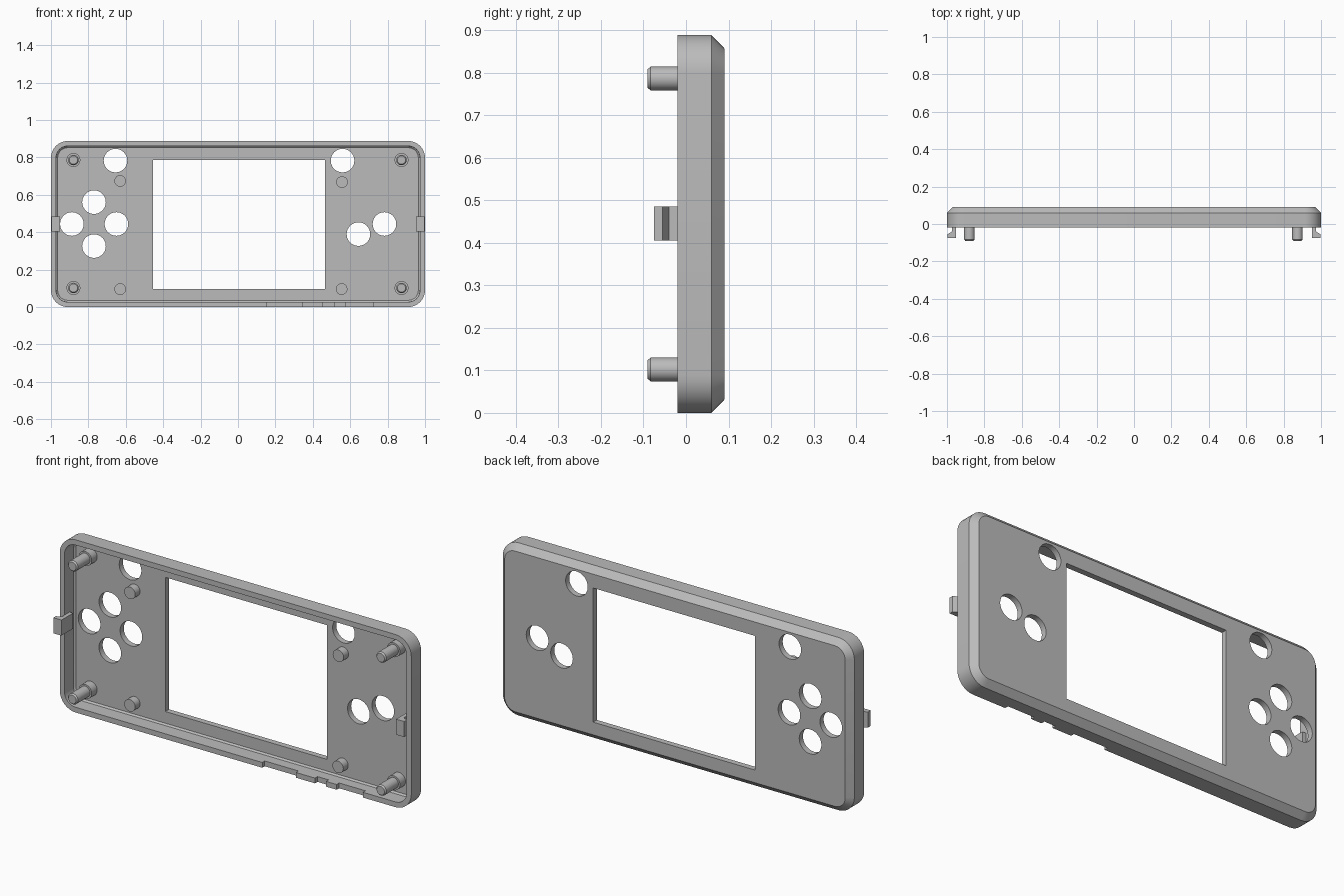
import bpy, bmesh, math
from mathutils import Vector

if "Cube" in bpy.data.objects:
    bpy.data.objects.remove(bpy.data.objects["Cube"], do_unlink=True)

H = 0.888      # overall height
MID = H / 2

grey = bpy.data.materials.new("plain grey plastic")
grey.use_nodes = True
COLOUR = (0.5, 0.5, 0.5, 1)
grey.diffuse_color = COLOUR
grey.node_tree.nodes["Principled BSDF"].inputs["Base Color"].default_value = COLOUR


def loft(name, rings):
    """Skin a list of equal-length point rings and cap both ends."""
    bm = bmesh.new()
    loops = [[bm.verts.new(p) for p in ring] for ring in rings]
    n = len(loops[0])
    for a, b in zip(loops, loops[1:]):
        for i in range(n):
            j = (i + 1) % n
            bm.faces.new((a[i], a[j], b[j], b[i]))
    bm.faces.new(loops[0])
    bm.faces.new(loops[-1])
    bmesh.ops.recalc_face_normals(bm, faces=bm.faces)
    mesh = bpy.data.meshes.new(name)
    bm.to_mesh(mesh)
    bm.free()
    mesh.materials.append(grey)
    ob = bpy.data.objects.new(name, mesh)
    bpy.context.collection.objects.link(ob)
    return ob


def rounded_ring(inset, y, radius=0.09, steps=8):
    """Rounded rectangle in the xz plane, shrunk by inset."""
    r = radius - inset
    cx, cz = 1 - radius, MID - radius
    pts = []
    for k, (sx, sz) in enumerate([(1, 1), (-1, 1), (-1, -1), (1, -1)]):
        for s in range(steps + 1):
            a = math.pi / 2 * (k + s / steps)
            pts.append(Vector((sx * cx + r * math.cos(a), y,
                               MID + sz * cz + r * math.sin(a))))
    return pts


def lathe(name, x, z, profile, sides=32):
    """Round part along y from (radius, y) pairs."""
    rings = []
    for r, y in profile:
        angles = [2 * math.pi * i / sides for i in range(sides)]
        rings.append([(x + r * math.cos(a), y, z + r * math.sin(a)) for a in angles])
    return loft(name, rings)


def box(name, x0, x1, y0, y1, z0, z1):
    return loft(name, [[(x0, y, z0), (x1, y, z0), (x1, y, z1), (x0, y, z1)]
                       for y in (y0, y1)])


def smooth(ob):
    bpy.ops.object.select_all(action='DESELECT')
    ob.select_set(True)
    bpy.context.view_layer.objects.active = ob
    bpy.ops.object.shade_smooth_by_angle(angle=math.radians(30))


def cut(target, cutter):
    mod = target.modifiers.new("cut", 'BOOLEAN')
    mod.operation = 'DIFFERENCE'
    mod.solver = 'EXACT'
    mod.object = cutter
    bpy.context.view_layer.objects.active = target
    bpy.ops.object.modifier_apply(modifier=mod.name)
    bpy.data.objects.remove(cutter, do_unlink=True)


# Hollow shell: cavity floor, inner wall, rim, outer wall, chamfered back
shell = loft("face_shell", [rounded_ring(i, y) for i, y in [
    (0.036, 0.06), (0.028, 0.052), (0.027, -0.02),
    (0, -0.02), (0, 0.06), (0.031, 0.09)]])

# Screen opening
cut(shell, box("screen_cutter", -0.455, 0.465, 0, 0.2, 0.096, 0.786))

# Button holes: shoulder pair, direction pad, action pair
for x, z in [(-0.655, 0.783), (0.559, 0.783),
             (-0.77, 0.561), (-0.77, 0.326), (-0.888, 0.444), (-0.65, 0.444),
             (0.783, 0.444), (0.644, 0.39)]:
    cut(shell, lathe("hole_cutter", x, z, [(0.063, 0.03), (0.063, 0.2)], 40))

# Port notches in the lower rim
for x0, x1 in [(0.152, 0.345), (0.452, 0.516), (0.575, 0.725)]:
    cut(shell, box("notch_cutter", x0, x1, -0.1, 0.0, -0.05, 0.05))
smooth(shell)

# Screw posts with a collar at the base and a chamfered tip
for x, side in [(-0.88, "right"), (0.874, "left")]:
    for z, level in [(0.102, "lower"), (0.786, "upper")]:
        smooth(lathe(f"{level}_{side}_post", x, z, [
            (0.037, 0.07), (0.037, 0.015), (0.028, 0.015),
            (0.028, -0.083), (0.022, -0.09)]))

# Short support pegs beside the screen
for x, z in [(-0.63, 0.674), (0.556, 0.668), (-0.63, 0.096), (0.554, 0.096)]:
    smooth(lathe("support_peg", x, z, [(0.031, 0.07), (0.031, 0.02)]))

# Snap clips: a stem inside the wall with an outward hook
HOOK = [(0.952, 0.02), (0.952, -0.075), (0.998, -0.075),
        (0.998, -0.055), (0.972, -0.04), (0.972, 0.02)]
for s, side in [(1, "left"), (-1, "right")]:
    loft(f"{side}_clip", [[(s * x, y, z) for x, y in HOOK] for z in (0.405, 0.485)])
